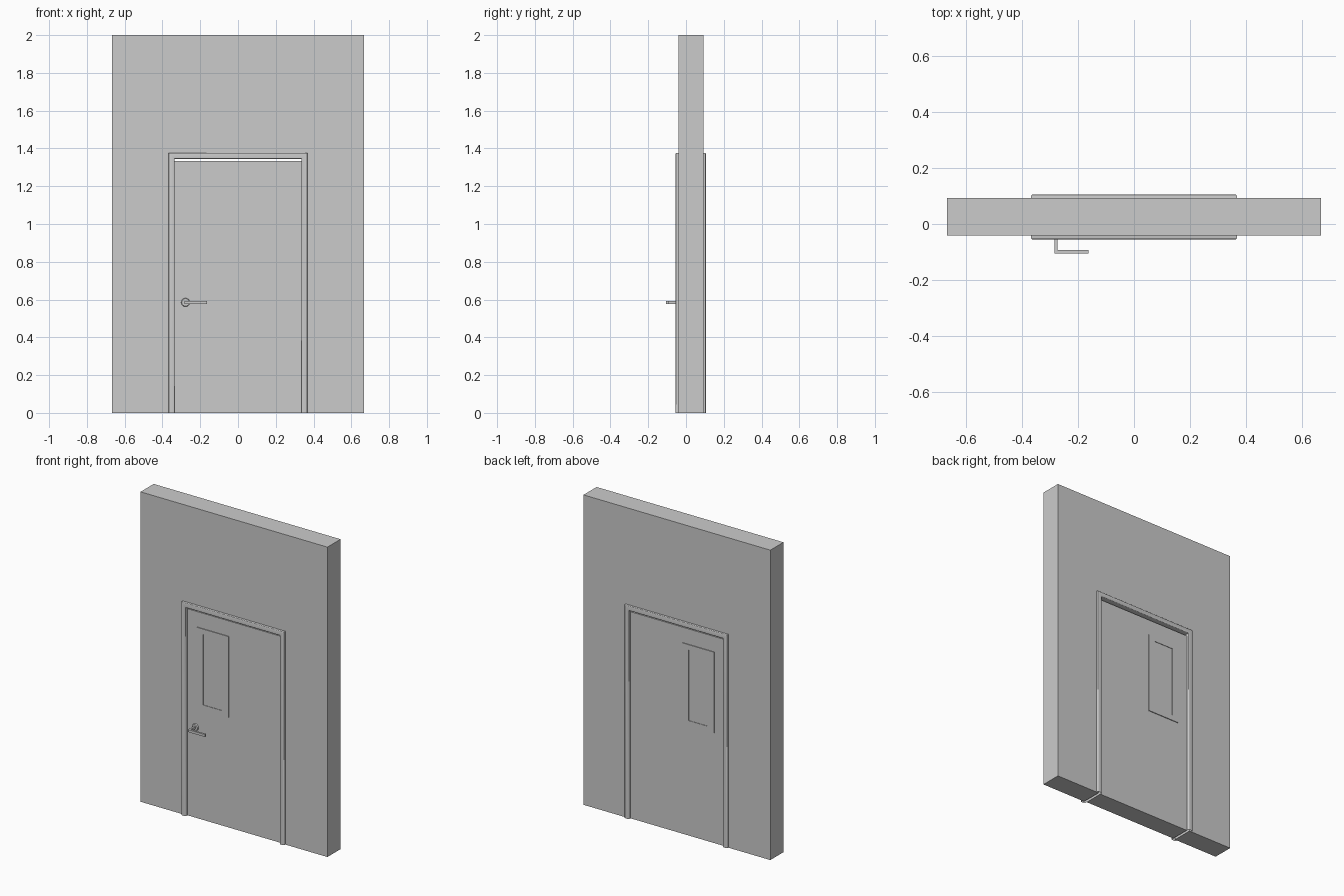
import bpy, bmesh, math
from mathutils import Matrix

if "Cube" in bpy.data.objects:
    bpy.data.objects.remove(bpy.data.objects["Cube"])


def finish(name, bm):
    bmesh.ops.recalc_face_normals(bm, faces=bm.faces)
    me = bpy.data.meshes.new(name)
    bm.to_mesh(me)
    bm.free()
    ob = bpy.data.objects.new(name, me)
    bpy.context.collection.objects.link(ob)
    return ob


def prism(name, outline, y0, y1):
    """Extrude an x-z outline from y0 to y1."""
    bm = bmesh.new()
    face = bm.faces.new([bm.verts.new((x, y0, z)) for x, z in outline])
    ext = bmesh.ops.extrude_face_region(bm, geom=[face])["geom"]
    for v in ext:
        if isinstance(v, bmesh.types.BMVert):
            v.co.y = y1
    return finish(name, bm)


def rect(x0, x1, z0, z1):
    return [(x0, z0), (x1, z0), (x1, z1), (x0, z1)]


def loft(name, rings, closed):
    """Skin equal-length rings of points; each ring is a closed loop."""
    bm = bmesh.new()
    vs = [[bm.verts.new(p) for p in r] for r in rings]
    n = len(vs[0])
    for i in range(len(vs) if closed else len(vs) - 1):
        a, b = vs[i], vs[(i + 1) % len(vs)]
        for j in range(n):
            k = (j + 1) % n
            bm.faces.new((a[j], a[k], b[k], b[j]))
    return finish(name, bm)


# wall with doorway
W, H = 0.667, 2.0
OX, OZ = 0.352, 1.36
prism("wall", [(-W, 0), (-OX, 0), (-OX, OZ), (OX, OZ), (OX, 0), (W, 0), (W, H), (-W, H)],
      -0.041, 0.0925)

# door frame: rounded profile swept around the opening, open at the floor
IX, IZ, T, Y0, Y1, R = 0.335, 1.345, 0.032, -0.055, 0.105, 0.006
profile = []
for cx, cy, start in ((T - R, Y1 - R, 0), (R, Y1 - R, 90), (R, Y0 + R, 180), (T - R, Y0 + R, 270)):
    for s in range(4):
        a = math.radians(start + s * 30)
        profile.append((cx + R * math.cos(a), cy + R * math.sin(a)))
path = [(-1, 0), (-1, 1), (1, 1), (1, 0)]
frame = loft("door_frame",
             [[(sx * (IX + d), y, top * (IZ + d)) for d, y in profile] for sx, top in path], False)

# door leaf, with a slim gap under the head of the frame
DF, DB = -0.037, 0.088
prism("door_leaf", rect(-IX, IX, 0, 1.333), DF, DB)

# window trim and glass on both faces
CX, CZ = -0.152, 0.972


def ring(hx, hz, y):
    return [(CX + sx * hx, y, CZ + sz * hz) for sx, sz in ((-1, -1), (1, -1), (1, 1), (-1, 1))]


for side, y, s in (("front", DF, -1), ("back", DB, 1)):
    loft("window_trim_" + side,
         [ring(0.112, 0.262, y - s * 0.002), ring(0.112, 0.262, y + s * 0.005),
          ring(0.068, 0.228, y + s * 0.005), ring(0.068, 0.228, y - s * 0.002)], True)
    prism("window_glass_" + side, rect(CX - 0.07, CX + 0.07, CZ - 0.23, CZ + 0.23),
          y, y + s * 0.002)

# handle rosette
HX, HZ = -0.278, 0.585
bm = bmesh.new()
bmesh.ops.create_cone(bm, cap_ends=True, segments=24, radius1=0.023, radius2=0.02, depth=0.01,
                      matrix=Matrix.Translation((HX, DF - 0.004, HZ)) @ Matrix.Rotation(math.pi / 2, 4, 'X'))
rosette = finish("handle_rosette", bm)

# L-shaped lever
bm = bmesh.new()
pts = [(-0.284, DF), (-0.284, -0.105), (-0.163, -0.105), (-0.163, -0.093), (-0.272, -0.093), (-0.272, DF)]
face = bm.faces.new([bm.verts.new((x, y, HZ - 0.008)) for x, y in pts])
for v in bmesh.ops.extrude_face_region(bm, geom=[face])["geom"]:
    if isinstance(v, bmesh.types.BMVert):
        v.co.z = HZ + 0.008
finish("handle_lever", bm)

# smooth the rounded parts
for ob in (frame, rosette):
    bpy.ops.object.select_all(action='DESELECT')
    ob.select_set(True)
    bpy.context.view_layer.objects.active = ob
    bpy.ops.object.shade_smooth_by_angle(angle=math.radians(35))
